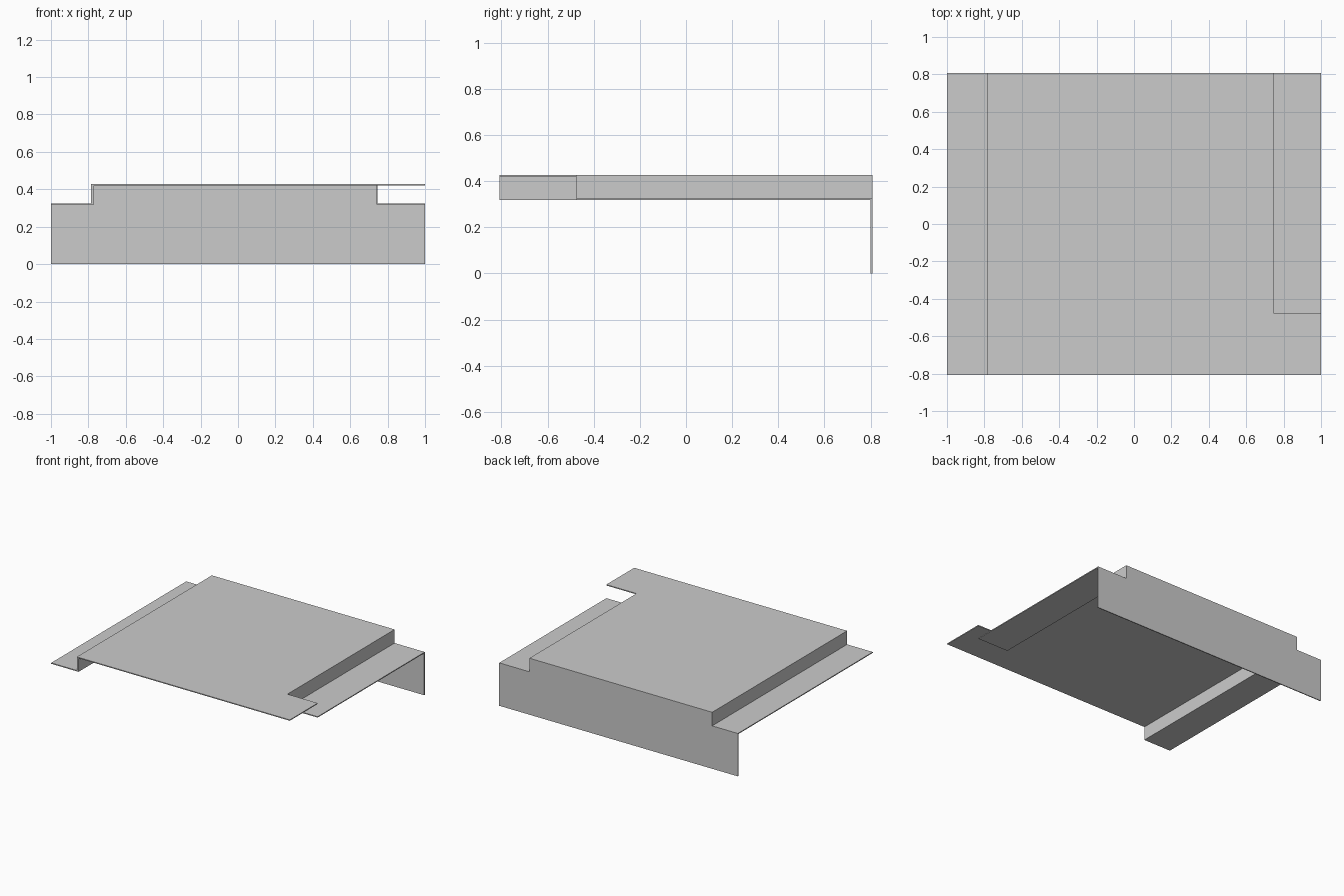
import bpy, bmesh
from mathutils import Vector

if "Cube" in bpy.data.objects:
    bpy.data.objects.remove(bpy.data.objects["Cube"])

T = 0.007                      # sheet thickness
TOP, LOW = 0.428, 0.325        # upper faces of raised deck and side flanges
LX, RX = -0.785, 0.747         # outer faces of left and right webs
LI, RI = LX + 0.014, RX - T    # inner faces of the webs
FRONT, STEP, BACK = -0.808, -0.475, 0.808


def extrude_profile(name, pts, y0, y1):
    """Extrude a closed x-z outline from y0 to y1."""
    bm = bmesh.new()
    face = bm.faces.new([bm.verts.new((x, y0, z)) for x, z in pts])
    res = bmesh.ops.extrude_face_region(bm, geom=[face])
    verts = [v for v in res["geom"] if isinstance(v, bmesh.types.BMVert)]
    bmesh.ops.translate(bm, verts=verts, vec=Vector((0, y1 - y0, 0)))
    bmesh.ops.recalc_face_normals(bm, faces=bm.faces)
    me = bpy.data.meshes.new(name)
    bm.to_mesh(me)
    bm.free()
    ob = bpy.data.objects.new(name, me)
    bpy.context.collection.objects.link(ob)
    return ob


# Left flange and web, shared by both deck sections
left_outer = [(-1, LOW - T), (-1, LOW), (LX, LOW), (LX, TOP)]
left_inner = [(LI, TOP - T), (LI, LOW - T)]

# Front deck section: the top carries straight out as a tab
extrude_profile("front_deck",
                left_outer + [(1, TOP), (1, TOP - T)] + left_inner,
                FRONT, STEP)

# Rear deck section: the right side steps down to a flange
extrude_profile("rear_deck",
                left_outer + [(RX, TOP), (RX, LOW), (1, LOW), (1, LOW - T),
                              (RI, LOW - T), (RI, TOP - T)] + left_inner,
                STEP, BACK - T)

# Back wall: full-width apron following the stepped outline
extrude_profile("back_wall",
                [(-1, 0), (-1, LOW), (LX, LOW), (LX, TOP),
                 (RX, TOP), (RX, LOW), (1, LOW), (1, 0)],
                BACK - T, BACK)
